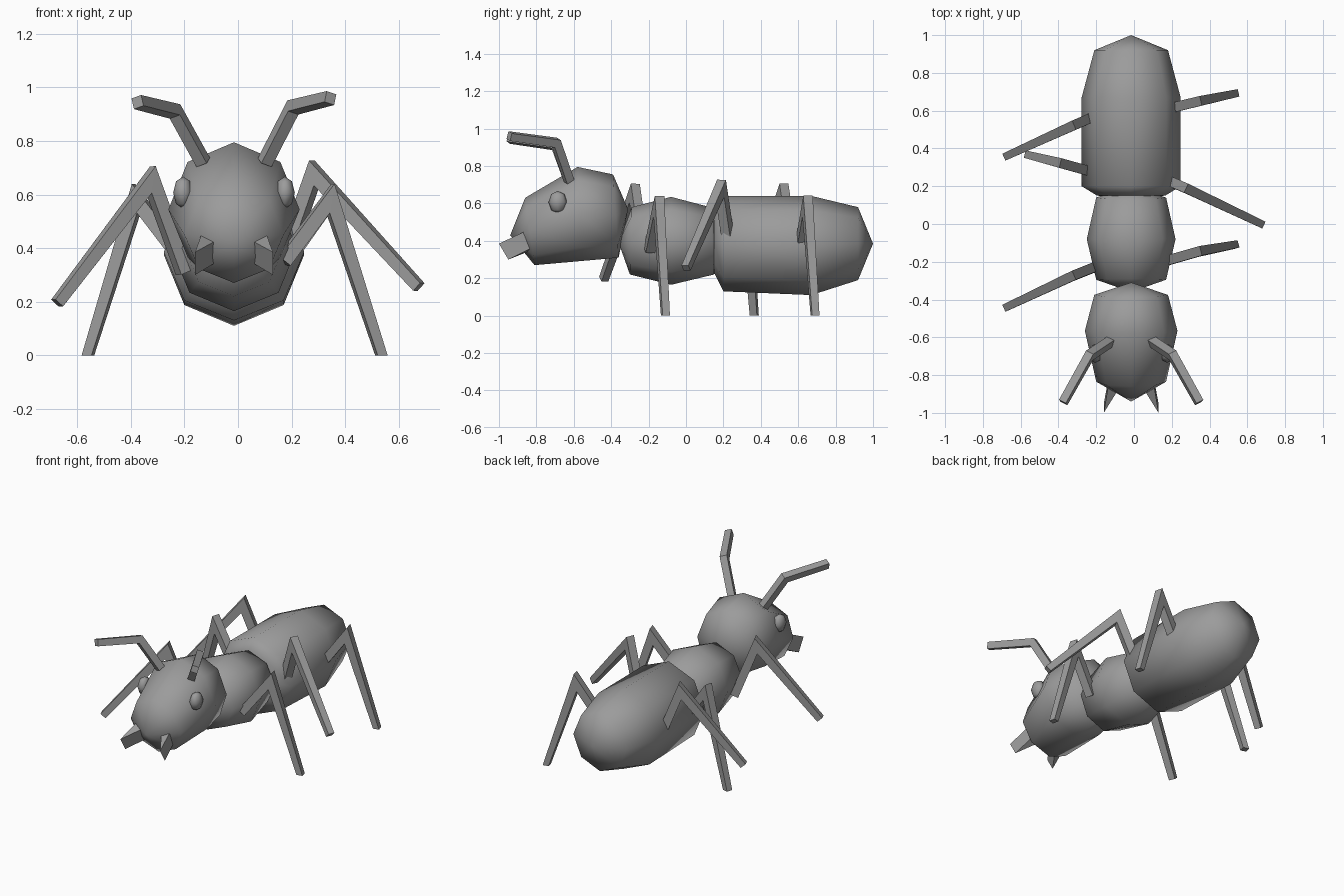
import bpy, bmesh, math
from mathutils import Vector

if "Cube" in bpy.data.objects:
    bpy.data.objects.remove(bpy.data.objects["Cube"])

CX = -0.015  # body centre line

grey = bpy.data.materials.new("grey")
grey.diffuse_color = (0.33, 0.33, 0.33, 1)
grey.use_nodes = True
grey.node_tree.nodes["Principled BSDF"].inputs["Base Color"].default_value = grey.diffuse_color


def finish(name, bm, smooth):
    bmesh.ops.recalc_face_normals(bm, faces=bm.faces[:])
    for f in bm.faces:
        f.smooth = smooth
    me = bpy.data.meshes.new(name)
    bm.to_mesh(me)
    bm.free()
    me.materials.append(grey)
    ob = bpy.data.objects.new(name, me)
    bpy.context.collection.objects.link(ob)
    return ob


def loft(bm, rings):
    """Bridge neighbouring rings of vertices."""
    n = len(rings[0])
    for a, b in zip(rings, rings[1:]):
        for i in range(n):
            j = (i + 1) % n
            bm.faces.new((a[i], a[j], b[j], b[i]))


def body(name, front, rings, back):
    """Eight-sided body: each ring is top (y, z), bottom (y, z), half width."""
    bm = bmesh.new()
    loops = []
    for top, bottom, w in rings:
        top, bottom = Vector((CX, *top)), Vector((CX, *bottom))
        c, up = (top + bottom) / 2, (top - bottom) / 2
        loops.append([bm.verts.new(c + up * math.cos(k * math.pi / 4)
                                   + Vector((w * math.sin(k * math.pi / 4), 0, 0)))
                      for k in range(8)])
    loft(bm, loops)
    for pole, ring in ((front, loops[0]), (back, loops[-1])):
        p = bm.verts.new((CX, *pole))
        for i in range(8):
            bm.faces.new((p, ring[i], ring[(i + 1) % 8]))
    return finish(name, bm, True)


def limb(name, points, widths, planted=False):
    """Square bar through three points with a mitred joint."""
    a, b, c = [Vector(p) for p in points]
    t1, t2 = (b - a).normalized(), (c - b).normalized()
    n = t1.cross(t2).normalized()
    half = t1.angle(t2) / 2
    bm = bmesh.new()
    rings = []
    for p, t, w, s in ((a, t1, widths[0], 1),
                       (b, (t1 + t2).normalized(), widths[1], 1 / math.cos(half)),
                       (c, t2, widths[2], 1)):
        m = n.cross(t) * s
        rings.append([bm.verts.new(p + (n * i + m * j) * w / 2)
                      for i, j in ((-1, -1), (1, -1), (1, 1), (-1, 1))])
    if planted:  # foot cut flat on the ground
        for v in rings[2]:
            v.co.z = 0
    loft(bm, rings)
    bm.faces.new(rings[0])
    bm.faces.new(rings[2])
    return finish(name, bm, False)


# Body
body("abdomen", (0.14, 0.40),
     [((0.15, 0.58), (0.15, 0.23), 0.18),
      ((0.20, 0.64), (0.20, 0.13), 0.262),
      ((0.67, 0.64), (0.67, 0.11), 0.262),
      ((0.92, 0.58), (0.92, 0.19), 0.195)], (1.0, 0.385))
body("thorax", (-0.36, 0.39),
     [((-0.29, 0.58), (-0.30, 0.22), 0.185),
      ((-0.08, 0.635), (-0.08, 0.165), 0.235),
      ((0.13, 0.58), (0.15, 0.22), 0.185)], (0.2, 0.4))
body("head", (-0.94, 0.43),
     [((-0.86, 0.63), (-0.81, 0.27), 0.185),
      ((-0.58, 0.795), (-0.55, 0.293), 0.245),
      ((-0.39, 0.755), (-0.36, 0.31), 0.195)], (-0.31, 0.57))

# Legs: hip, knee, foot, planted
LEGS = {
    "front_right_leg": ((0.17, -0.195, 0.35), (0.345, -0.145, 0.585), (0.535, -0.11, 0), True),
    "middle_right_leg": ((0.18, 0.23, 0.38), (0.285, 0.185, 0.68), (0.675, 0.0, 0.255), False),
    "rear_right_leg": ((0.20, 0.615, 0.38), (0.345, 0.65, 0.585), (0.535, 0.69, 0), True),
    "front_left_leg": ((-0.20, -0.225, 0.31), (-0.325, -0.275, 0.655), (-0.675, -0.44, 0.195), False),
    "middle_left_leg": ((-0.20, 0.27, 0.35), (-0.38, 0.32, 0.585), (-0.56, 0.365, 0), True),
    "rear_left_leg": ((-0.22, 0.565, 0.36), (-0.325, 0.52, 0.655), (-0.675, 0.36, 0.195), False),
}
for name, (hip, knee, foot, planted) in LEGS.items():
    limb(name, (hip, knee, foot), (0.052, 0.052, 0.04), planted)

# Paired head parts
for side, s in (("right", 1), ("left", -1)):
    def at(x, y, z):
        return Vector((CX + s * (x - CX), y, z))

    # Antenna
    drop = 0.015 if s < 0 else 0
    limb(side + "_antenna",
         (at(0.10, -0.625, 0.72), at(0.205, -0.695, 0.925 - drop), at(0.345, -0.945, 0.96 - drop)),
         (0.045, 0.045, 0.042))

    # Wedge mandible narrowing to a front edge
    bm = bmesh.new()
    it, ib, ot, ob_, tt, tb = [bm.verts.new(at(*p)) for p in (
        (0.03, -0.84, 0.44), (0.03, -0.80, 0.36), (0.10, -0.82, 0.47),
        (0.10, -0.79, 0.38), (0.13, -1.0, 0.385), (0.13, -0.95, 0.30))]
    for f in ((it, ib, ob_, ot), (it, tt, tb, ib), (ot, ob_, tb, tt),
              (it, ot, tt), (ib, tb, ob_)):
        bm.faces.new(f)
    finish(side + "_mandible", bm, False)

    # Eye
    bm = bmesh.new()
    bmesh.ops.create_uvsphere(bm, u_segments=8, v_segments=4, radius=1)
    for v in bm.verts:
        v.co = at(0.175 + 0.037 * v.co.x, -0.685 + 0.05 * v.co.y, 0.607 + 0.06 * v.co.z)
    finish(side + "_eye", bm, True)
